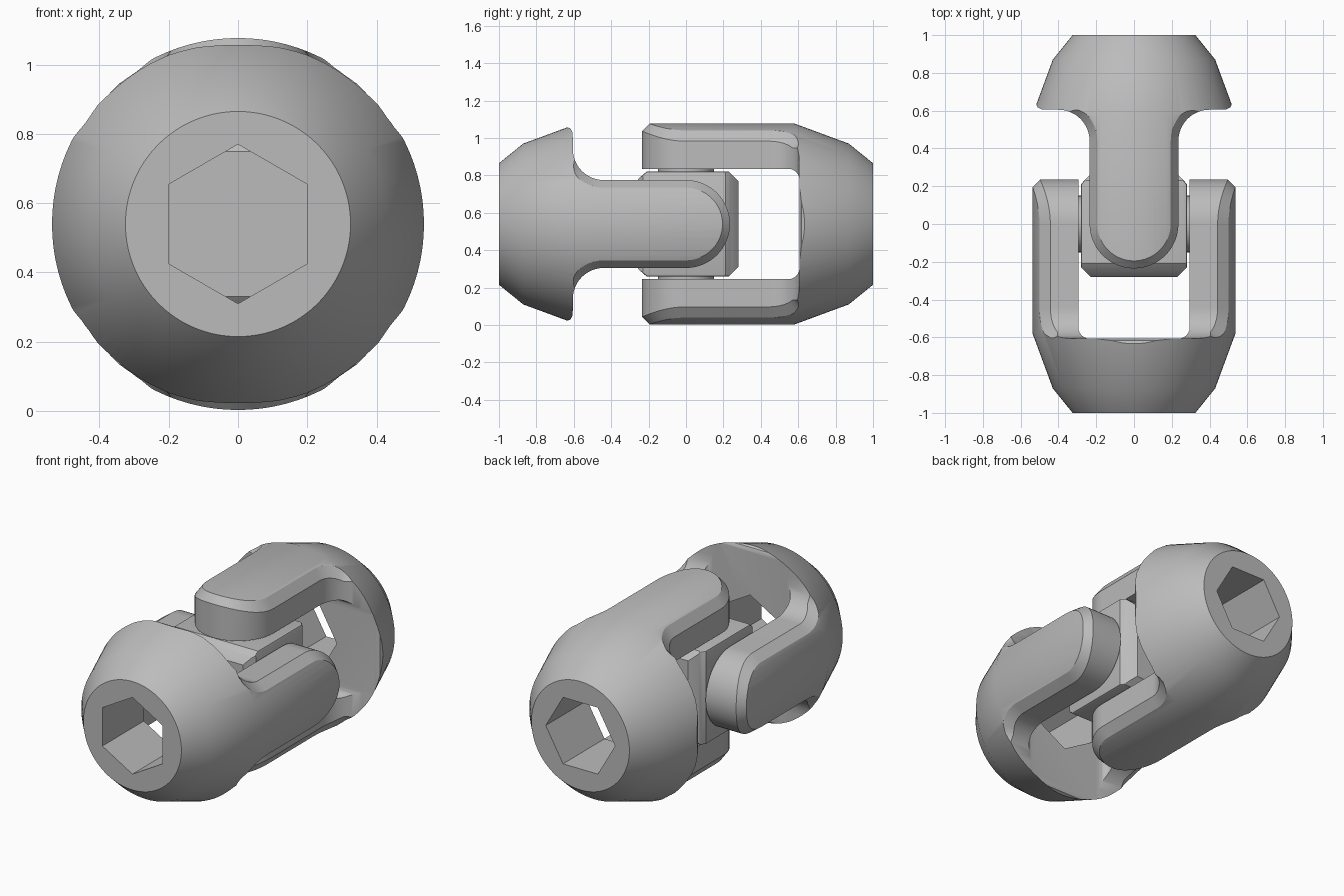
import bpy, bmesh, math
from mathutils import Matrix, Vector

if "Cube" in bpy.data.objects:
    bpy.data.objects.remove(bpy.data.objects["Cube"])

CENTRE_Z = 0.54
OUTER = 0.537     # outside radius of the joint
GAP = 0.295       # half distance between the two prongs of a yoke
HALF = 0.235      # half width of a prong

steel = bpy.data.materials.new("grey steel")
steel.use_nodes = True
steel.diffuse_color = (0.5, 0.5, 0.5, 1)
steel.node_tree.nodes["Principled BSDF"].inputs["Base Color"].default_value = (0.5, 0.5, 0.5, 1)

# Half turn that swaps x with z and flips y
SWAP = Matrix(((0, 0, 1, 0), (0, -1, 0, 0), (1, 0, 0, 0), (0, 0, 0, 1)))


def loft(name, rings, matrix=None):
    """Closed solid through rings that share one point count."""
    bm = bmesh.new()
    loops = [[bm.verts.new(p) for p in ring] for ring in rings]
    n = len(loops[0])
    for a, b in zip(loops, loops[1:]):
        for i in range(n):
            j = (i + 1) % n
            bm.faces.new((a[i], a[j], b[j], b[i]))
    bm.faces.new(loops[0])
    bm.faces.new(loops[-1])
    bmesh.ops.recalc_face_normals(bm, faces=bm.faces)
    if matrix:
        bm.transform(matrix)
    mesh = bpy.data.meshes.new(name)
    bm.to_mesh(mesh)
    bm.free()
    mesh.materials.append(steel)
    obj = bpy.data.objects.new(name, mesh)
    bpy.context.collection.objects.link(obj)
    return obj


def bake(obj):
    """Replace the mesh by its modified result."""
    dg = bpy.context.evaluated_depsgraph_get()
    dg.update()
    obj.data = bpy.data.meshes.new_from_object(obj.evaluated_get(dg))
    obj.modifiers.clear()


def combine(obj, other, operation):
    mod = obj.modifiers.new("cut", 'BOOLEAN')
    mod.operation, mod.object, mod.solver = operation, other, 'EXACT'
    bake(obj)
    bpy.data.objects.remove(other)


def finish(obj):
    obj.location.z = CENTRE_Z
    bpy.ops.object.select_all(action='DESELECT')
    obj.select_set(True)
    bpy.context.view_layer.objects.active = obj
    bpy.ops.object.shade_smooth_by_angle(angle=math.radians(30))


def arc(cx, cy, r, start, end, n):
    angles = [math.radians(start + (end - start) * i / n) for i in range(n + 1)]
    return [(cx + r * math.cos(a), cy + r * math.sin(a)) for a in angles]


def circle(r, n, turn=0):
    return arc(0, 0, r, turn, turn + 360, n)[:-1]


def side_outline(d):
    """Yoke seen from the side (y, z), inset by d."""
    y = -0.605 - d
    upper = [(-1.2, 0.7), (y - 0.035, 0.7), (y - 0.035, 0.52), (y - 0.012, 0.51), (y, 0.485)]
    upper += arc(-0.44, 0.40, 0.165 + d, 180, 270, 12)
    upper += arc(0, 0, HALF - d, 90, 0, 16)
    return upper + [(y, -z) for y, z in reversed(upper[:-1])]


def side_ring(d, depth, sign):
    """Side outline laid parallel to the round outer surface."""
    return [(sign * (math.sqrt(OUTER ** 2 - min(abs(z), 0.3) ** 2) - depth), y, z)
            for y, z in side_outline(d)]


def yoke(name, matrix):
    # Turned body
    profile = [(0.325, -1), (0.43, -0.87), (OUTER, -0.58), (OUTER, 0.3)]
    body = loft(name, [[(x, y, z) for x, z in circle(r, 96)] for r, y in profile])
    # Two prongs with chamfered outer edges and filleted roots
    far = [[(s * 0.7, y, z) for y, z in side_outline(0.06)] for s in (-1, 1)]
    rings = [far[0], side_ring(0.06, -0.02, -1), side_ring(0, 0.04, -1),
             side_ring(0, 0.04, 1), side_ring(0.06, -0.02, 1), far[1]]
    combine(body, loft("side_cutter", rings), 'INTERSECT')
    # Space between the prongs
    r, floor = 0.06, -0.607
    slot = [(-GAP, 0.6)] + arc(r - GAP, floor + r, r, 180, 270, 6)
    slot += arc(GAP - r, floor + r, r, 270, 360, 6) + [(GAP, 0.6)]
    combine(body, loft("slot_cutter", [[(x, y, z) for x, y in slot] for z in (-0.8, 0.8)]), 'DIFFERENCE')
    # Hexagonal shaft socket
    hexagon = circle(0.23, 6, 90)
    combine(body, loft("socket_cutter", [[(x, y, z) for x, z in hexagon] for y in (-1.3, -0.4)]), 'DIFFERENCE')
    body.data.transform(matrix)
    finish(body)


yoke("front_yoke", Matrix.Identity(4))
yoke("back_yoke", SWAP)

# Centre block: chamfered at one end, rounded at the other, in both directions
B, C = 0.28, 0.23
outline = [(-B, -C), (-C, -B), (C, -B), (B, -C)]
outline += arc(0, 0, 0.35, 36.87, 53.13, 5) + arc(0, 0, 0.35, 126.87, 143.13, 5)
layers = [[(x, y, z) for x, y in outline] for z in (-0.4, 0.4)]
block = loft("centre_block", layers)
combine(block, loft("block_cutter", layers, SWAP), 'INTERSECT')
bevel = block.modifiers.new("edge", 'BEVEL')
bevel.width, bevel.segments = 0.02, 2
bevel.limit_method, bevel.angle_limit = 'ANGLE', math.radians(70)
bake(block)
finish(block)

# Pivot pins between block and prongs
pin = [[(x, y, z) for x, y in circle(0.15, 48)] for z in (-0.31, 0.31)]
finish(loft("upright_pin", pin))
finish(loft("cross_pin", pin, SWAP))
